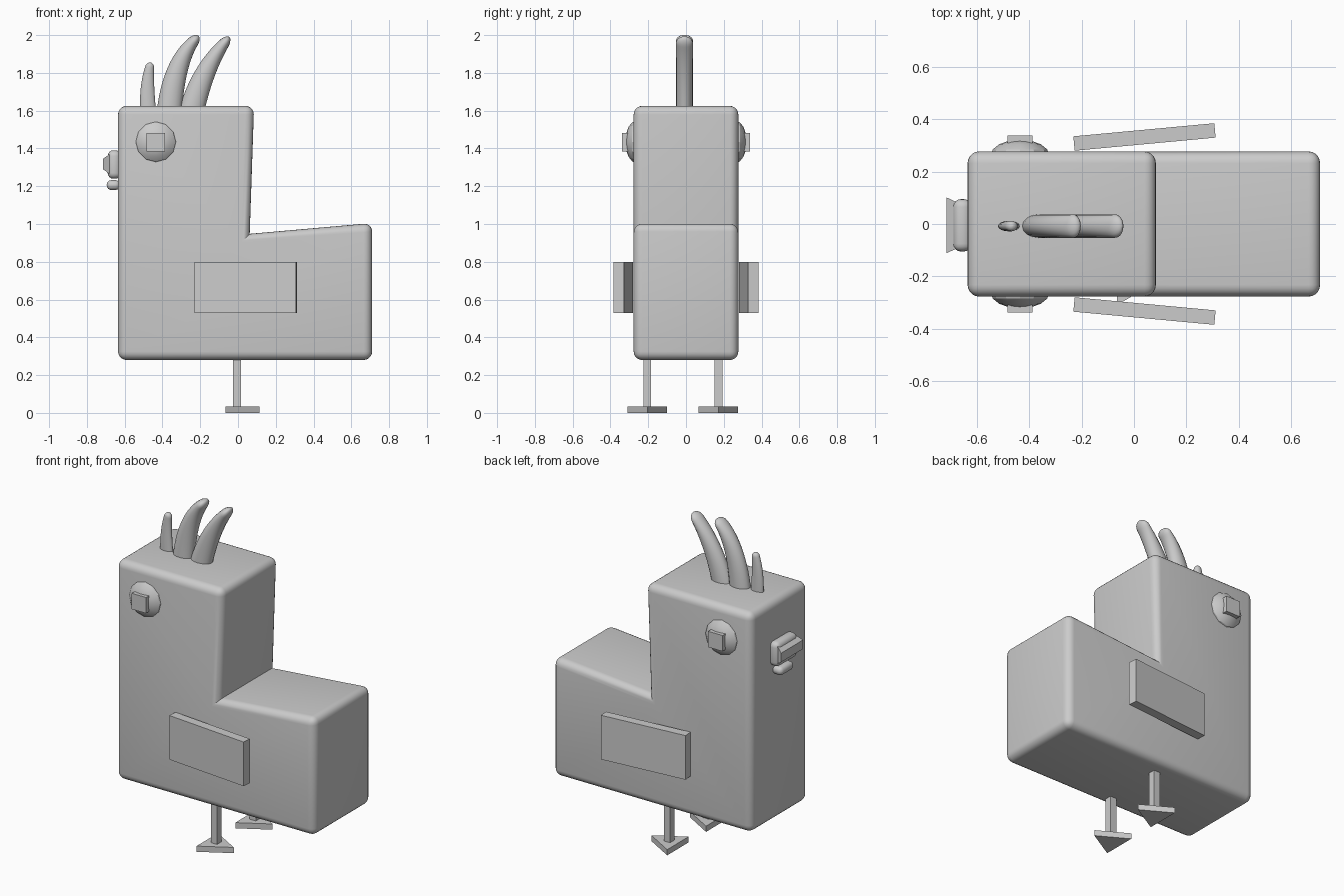
import bpy, bmesh, math
from mathutils import Vector, Matrix

cube = bpy.data.objects.get("Cube")
if cube:
    bpy.data.objects.remove(cube, do_unlink=True)

grey = bpy.data.materials.new("light grey")
grey.use_nodes = True
grey.diffuse_color = (0.6, 0.6, 0.6, 1)
grey.node_tree.nodes["Principled BSDF"].inputs["Base Color"].default_value = (0.6, 0.6, 0.6, 1)

MID = -0.005  # centre plane of the bird


def finish(name, bm, smooth=None):
    bmesh.ops.recalc_face_normals(bm, faces=bm.faces)
    mesh = bpy.data.meshes.new(name)
    bm.to_mesh(mesh)
    bm.free()
    mesh.materials.append(grey)
    obj = bpy.data.objects.new(name, mesh)
    bpy.context.collection.objects.link(obj)
    if smooth:
        bpy.ops.object.select_all(action='DESELECT')
        obj.select_set(True)
        bpy.context.view_layer.objects.active = obj
        bpy.ops.object.shade_smooth_by_angle(angle=math.radians(smooth))
    return obj


def box(name, centre, size, turn=0, bevel=0):
    bm = bmesh.new()
    bmesh.ops.create_cube(bm, size=1)
    m = Matrix.Translation(centre) @ Matrix.Rotation(turn, 4, 'Z') @ Matrix.Diagonal((*size, 1))
    bm.transform(m)
    if bevel:
        bmesh.ops.bevel(bm, geom=bm.edges[:], offset=bevel, segments=4, profile=0.5, affect='EDGES')
    return finish(name, bm, 40 if bevel else None)


def prism(name, profile, y0, y1):
    """Extrude an x-z outline along y."""
    bm = bmesh.new()
    face = bm.faces.new([bm.verts.new((x, y0, z)) for x, z in profile])
    new = bmesh.ops.extrude_face_region(bm, geom=[face])["geom"]
    bmesh.ops.translate(bm, vec=(0, y1 - y0, 0), verts=[v for v in new if isinstance(v, bmesh.types.BMVert)])
    return bm


def ellipsoid(name, centre, radii, around, rings, pole='Z', smooth=60):
    bm = bmesh.new()
    bmesh.ops.create_uvsphere(bm, u_segments=around, v_segments=rings, radius=1)
    if pole == 'Y':
        bm.transform(Matrix.Rotation(math.pi / 2, 4, 'X'))
    bm.transform(Matrix.Translation(centre) @ Matrix.Diagonal((*radii, 1)))
    return finish(name, bm, smooth)


def feather(name, p0, p1, p2, wide, tip, deep):
    """Sweep a tapering oval along a bent path, with a rounded tip."""
    bm = bmesh.new()
    p0, p1, p2 = (Vector((x, MID - 0.003, z)) for x, z in (p0, p1, p2))
    steps, sides, rings = 20, 16, []
    for i in range(steps + 1):
        t = 1 - (1 - i / steps) ** 1.6
        pos = p0 * (1 - t) ** 2 + p1 * 2 * t * (1 - t) + p2 * t * t
        tan = ((p1 - p0) * (1 - t) + (p2 - p1) * t).normalized()
        side = Vector((tan.z, 0, -tan.x))
        cap = math.sqrt(max(0.0004, 1 - max(0, (t - 0.9) / 0.1) ** 2))
        half = (wide + (tip - wide) * t ** 1.6) * cap
        ring = []
        for k in range(sides):
            a = math.tau * k / sides
            ring.append(bm.verts.new(pos + side * half * math.cos(a) + Vector((0, deep * cap * math.sin(a), 0))))
        rings.append(ring)
    for a, b in zip(rings, rings[1:]):
        for k in range(sides):
            j = (k + 1) % sides
            bm.faces.new((a[k], a[j], b[j], b[k]))
    bm.faces.new(rings[0])
    bm.faces.new(rings[-1])
    return finish(name, bm, 70)


# Body: one rounded L shape, the inner corner left sharp
outline = [(-0.635, 0.28), (0.71, 0.28), (0.71, 1.005), (0.062, 0.948), (0.085, 1.625), (-0.635, 1.625)]
bm = prism("body", outline, -0.277, 0.277)
inner = [e for e in bm.edges if all(abs(v.co.x - 0.062) < 0.001 for v in e.verts)]
bmesh.ops.bevel(bm, geom=[e for e in bm.edges if e not in inner], offset=0.045,
                segments=5, profile=0.5, affect='EDGES', clamp_overlap=True)
finish("body", bm, 35)

# Paired parts
for side, label in ((-1, "right"), (1, "left")):
    ellipsoid(label + "_eye", (-0.435, side * 0.262, 1.435), (0.112, 0.06, 0.112), 12, 8, 'Y', 25)
    box(label + "_pupil", (-0.435, side * 0.305, 1.433), (0.097, 0.065, 0.097))
    box(label + "_wing", (0.04, side * 0.332, 0.665), (0.54, 0.055, 0.27), side * math.radians(5.3))
    y = side * 0.188 - 0.017
    box(label + "_leg", (-0.005, y, 0.16), (0.042, 0.042, 0.27))
    # Three-sided foot pointing towards the tail
    bm = bmesh.new()
    bmesh.ops.create_cone(bm, cap_ends=True, segments=3, radius1=0.12, radius2=0.12, depth=0.035)
    tip = max(bm.verts, key=lambda v: v.co.x).co
    bm.transform(Matrix.Translation((-0.005, y, 0.0175)) @ Matrix.Rotation(-math.atan2(tip.y, tip.x), 4, 'Z'))
    finish(label + "_foot", bm)

# Beak: rounded base, flared lip in front, small wattle below
box("beak_base", (-0.655, MID, 1.315), (0.07, 0.2, 0.15), 0, 0.03)
bm = prism("beak_lip", [(-0.68, 1.265), (-0.68, 1.37), (-0.715, 1.345), (-0.715, 1.29)], MID - 0.09, MID + 0.09)
for v in bm.verts:
    if v.co.x < -0.7:
        v.co.y = MID + (v.co.y - MID) * 1.18
finish("beak_lip", bm)
box("wattle", (-0.66, 0.005, 1.206), (0.07, 0.13, 0.052), 0, 0.024)

# Crest
feather("front_crest_feather", (-0.475, 1.58), (-0.488, 1.75), (-0.462, 1.855), 0.042, 0.02, 0.02)
feather("middle_crest_feather", (-0.365, 1.58), (-0.34, 1.88), (-0.207, 1.995), 0.066, 0.022, 0.045)
feather("rear_crest_feather", (-0.25, 1.58), (-0.19, 1.83), (-0.045, 1.99), 0.066, 0.022, 0.045)
